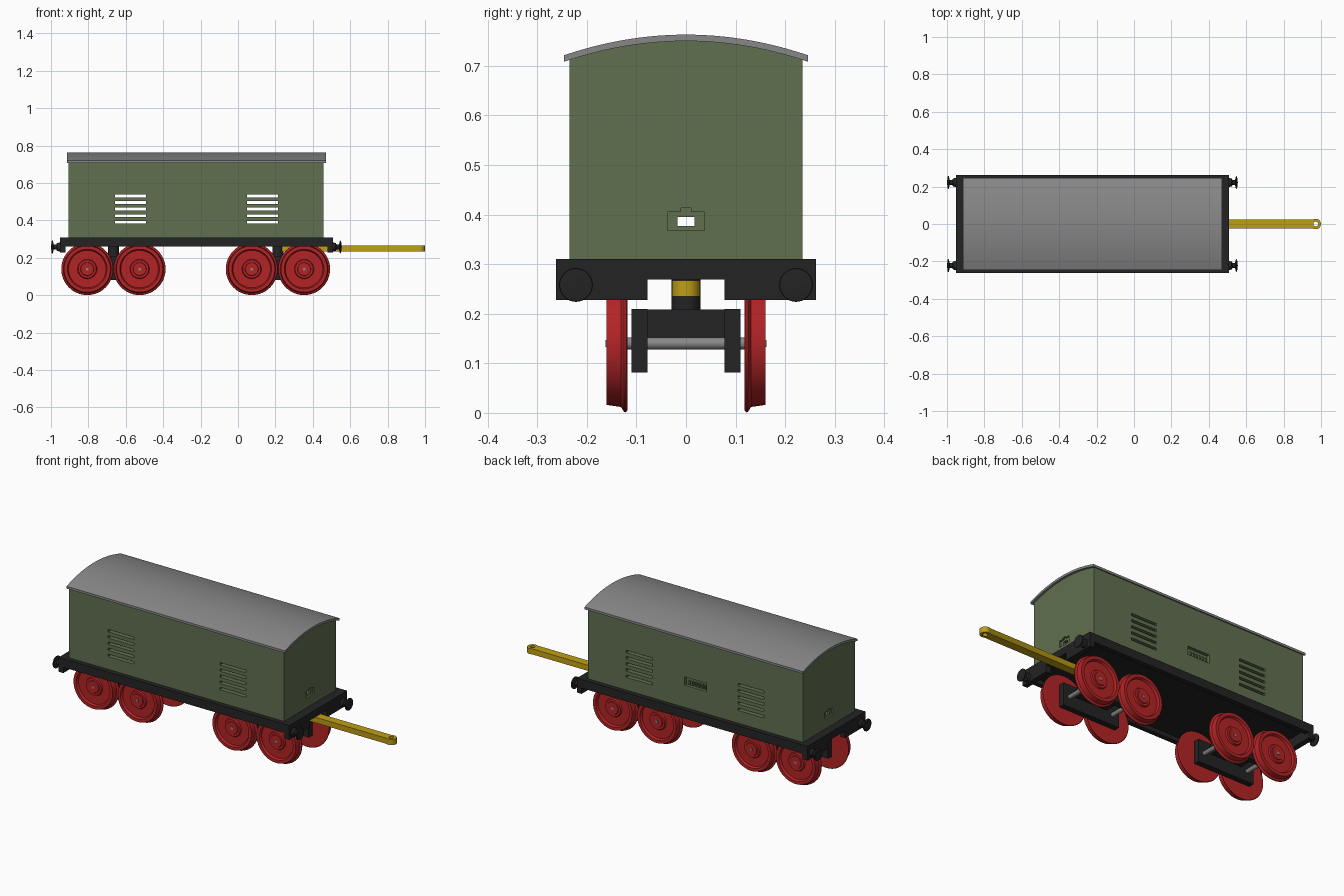
import bpy, bmesh, math
from mathutils import Matrix, Vector

if "Cube" in bpy.data.objects:
    bpy.data.objects.remove(bpy.data.objects["Cube"])


def material(name, rgb):
    m = bpy.data.materials.new(name)
    m.diffuse_color = (*rgb, 1)
    m.use_nodes = True
    m.node_tree.nodes["Principled BSDF"].inputs["Base Color"].default_value = m.diffuse_color
    return m


GREEN = material("body green", (0.118, 0.162, 0.080))
GREY = material("roof grey", (0.245, 0.245, 0.245))
BLACK = material("frame black", (0.017, 0.017, 0.017))
RED = material("wheel red", (0.45, 0.017, 0.019))
YELLOW = material("drawbar yellow", (0.52, 0.345, 0.008))


def finish(name, bm, mat, smooth=False):
    bmesh.ops.recalc_face_normals(bm, faces=bm.faces[:])
    me = bpy.data.meshes.new(name)
    bm.to_mesh(me)
    bm.free()
    ob = bpy.data.objects.new(name, me)
    bpy.context.collection.objects.link(ob)
    if mat:
        me.materials.append(mat)
    bpy.ops.object.select_all(action='DESELECT')
    bpy.context.view_layer.objects.active = ob
    ob.select_set(True)
    if smooth:
        bpy.ops.object.shade_smooth_by_angle(angle=math.radians(30))
    return ob


def boxes(name, limits, mat):
    """One object from boxes given as (x0, x1, y0, y1, z0, z1)."""
    bm = bmesh.new()
    for x0, x1, y0, y1, z0, z1 in limits:
        mtx = Matrix.Translation(((x0 + x1) / 2, (y0 + y1) / 2, (z0 + z1) / 2))
        mtx = mtx @ Matrix.Diagonal((x1 - x0, y1 - y0, z1 - z0, 1))
        bmesh.ops.create_cube(bm, size=1, matrix=mtx)
    return finish(name, bm, mat)


def prism(name, profile, direction, mat, smooth=False):
    bm = bmesh.new()
    face = bm.faces.new([bm.verts.new(p) for p in profile])
    ext = bmesh.ops.extrude_face_region(bm, geom=[face], use_keep_orig=True)
    verts = [g for g in ext["geom"] if isinstance(g, bmesh.types.BMVert)]
    bmesh.ops.translate(bm, verts=verts, vec=direction)
    return finish(name, bm, mat, smooth)


def lathe(name, profile, origin, axis, mat, steps=48):
    """Spin (radius, distance) points about an axis through origin."""
    rot = Vector((0, 0, 1)).rotation_difference(Vector(axis)).to_matrix().to_4x4()
    bm = bmesh.new()
    vs = [bm.verts.new((r, 0, d)) for r, d in profile]
    es = [bm.edges.new(p) for p in zip(vs, vs[1:])]
    bmesh.ops.spin(bm, geom=vs + es, cent=(0, 0, 0), axis=(0, 0, 1),
                   angle=math.tau, steps=steps)
    bmesh.ops.remove_doubles(bm, verts=bm.verts[:], dist=1e-5)
    bmesh.ops.transform(bm, matrix=Matrix.Translation(origin) @ rot, verts=bm.verts[:])
    return finish(name, bm, mat, True)


def cylinder(name, r, length, origin, axis, mat, steps=32):
    return lathe(name, [(0, 0), (r, 0), (r, length), (0, length)], origin, axis, mat, steps)


def cut(ob, cutter):
    mod = ob.modifiers.new("cut", 'BOOLEAN')
    mod.operation, mod.solver, mod.object = 'DIFFERENCE', 'EXACT', cutter
    bpy.context.view_layer.objects.active = ob
    bpy.ops.object.modifier_apply(modifier=mod.name)
    bpy.data.objects.remove(cutter)


def arc(x, half, crown, n=24):
    """Curved roof line from +y to -y."""
    ys = [half * (1 - 2 * i / n) for i in range(n + 1)]
    return [(x, y, crown - 0.038 * (y / 0.235) ** 2) for y in ys]


# Hollow body with curved gable ends
X0, X1, MID, WALL = -0.906, 0.457, -0.2245, 0.025
body = prism("body", [(X0, -0.235, 0.31), (X0, 0.235, 0.31)] + arc(X0, 0.235, 0.75),
             (X1 - X0, 0, 0), GREEN)
xi, wi = X0 + WALL, 0.235 - WALL
cut(body, prism("interior_cutter", [(xi, -wi, 0.325), (xi, wi, 0.325)] + arc(xi, wi, 0.735),
                (X1 - X0 - 2 * WALL, 0, 0), None))

# Ventilation slots through both side walls
for x in (-0.658, 0.049):
    cut(body, boxes("slot_cutter", [(x, x + 0.165, -0.3, 0.3, z - 0.007, z + 0.007)
                                    for z in (0.390, 0.426, 0.461, 0.496, 0.531)], None))

# Coupling pockets in both end walls, with a small opening behind
for s in (-1, 1):
    e = (X1 - MID) * s + MID
    a, b = sorted((e - 0.01 * s, e + 0.05 * s))
    y, z = 0.037, 0.368
    pocket = [(a, -y, z), (a, y, z), (a, y, 0.405), (a, 0.01, 0.405), (a, 0.01, 0.413),
              (a, -0.01, 0.413), (a, -0.01, 0.405), (a, -y, 0.405)]
    cut(body, prism("pocket_cutter", pocket, (b - a, 0, 0), None))
    cut(body, boxes("opening_cutter",
                    [(e - 0.06, e + 0.06, -0.017, 0.017, 0.377, 0.395)], None))

# Recessed switch on the rear wall
cut(body, boxes("switch_cutter", [(MID - 0.07, MID + 0.07, 0.217, 0.3, 0.437, 0.485)], None))
boxes("switch_ribs", [(MID - 0.06 + i * 0.02, MID - 0.052 + i * 0.02, 0.215, 0.228, 0.444, 0.465)
                      for i in range(6)], GREEN)

# Curved roof sheet
prism("roof", arc(-0.914, 0.246, 0.763) + arc(-0.914, 0.246, 0.75)[::-1],
      (1.384, 0, 0), GREY, True)

# Underframe: floor, side sills, notched end beams
F0, F1, FY = -0.953, 0.508, 0.262
boxes("floor", [(F0, F1, -FY, FY, 0.285, 0.31)], BLACK)
for s in (-1, 1):
    ya, yb = sorted((s * 0.235, s * FY))
    boxes("side_sill", [(F0, F1, ya, yb, 0.261, 0.309)], BLACK)
for x in (F0, F1 - 0.03):
    beam = [(x, -FY, 0.228), (x, -0.078, 0.228), (x, -0.078, 0.269), (x, 0.078, 0.269),
            (x, 0.078, 0.228), (x, FY, 0.228), (x, FY, 0.308), (x, -FY, 0.308)]
    prism("end_beam", beam, (0.03, 0, 0), BLACK)

# Buffers
for x, d in ((F0, -1), (F1, 1)):
    for y in (-0.222, 0.222):
        lathe("buffer", [(0, -0.004), (0.024, -0.004), (0.022, 0.014), (0.014, 0.018),
                         (0.014, 0.032), (0.034, 0.037), (0.033, 0.043), (0, 0.047)],
              (x, y, 0.258), (d, 0, 0), BLACK, 32)

# Bogies with wheelsets
WHEEL = [(0, 0), (0.134, 0), (0.139, 0.003), (0.138, 0.007), (0.128, 0.013), (0.124, 0.042),
         (0.106, 0.042), (0.100, 0.030), (0.052, 0.030), (0.048, 0.038), (0.036, 0.038),
         (0.034, 0.042), (0, 0.042)]
for cx in (-0.666, 0.2135):
    for s in (-1, 1):
        ya, yb = sorted((s * 0.078, s * 0.11))
        boxes("bogie_side", [(cx - 0.18, cx + 0.18, ya, yb, 0.081, 0.21)], BLACK)
    boxes("bogie_bolster", [(cx - 0.1, cx + 0.1, -0.08, 0.08, 0.152, 0.209)], BLACK)
    cylinder("bogie_pivot", 0.029, 0.09, (cx, 0, 0.2), (0, 0, 1), BLACK)
    for wx in (cx - 0.14, cx + 0.14):
        cylinder("axle", 0.012, 0.25, (wx, -0.125, 0.14), (0, 1, 0), GREY, 24)
        boxes("axle_pin", [(wx - 0.007, wx + 0.007, -0.162, 0.162, 0.133, 0.147)], GREY)
        for s in (-1, 1):
            lathe("wheel", WHEEL, (wx, s * 0.118, 0.14), (0, s, 0), RED)

# Drawbar with a rounded eye
tip = [(0.972 + 0.028 * math.cos(t), 0.028 * math.sin(t), 0.235)
       for t in (math.radians(-120 + 10 * i) for i in range(25))]
bar = prism("drawbar", [(0.235, 0.024, 0.235), (0.235, -0.024, 0.235)] + tip,
            (0, 0, 0.032), YELLOW, True)
cut(bar, cylinder("eye_cutter", 0.013, 0.1, (0.972, 0, 0.2), (0, 0, 1), None, 24))
